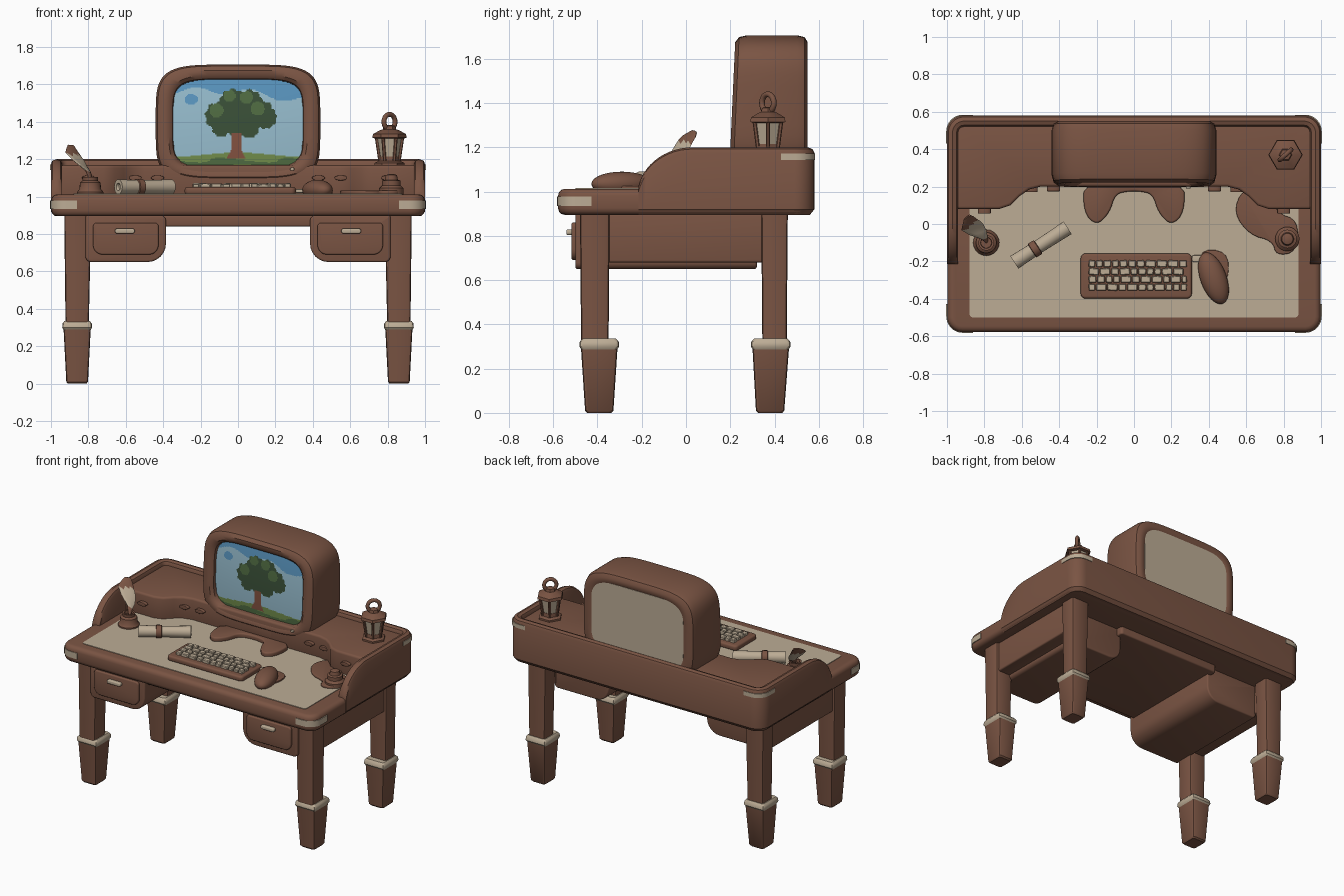
import bpy, bmesh, math, random
from mathutils import Vector, Matrix

if "Cube" in bpy.data.objects:
    bpy.data.objects.remove(bpy.data.objects["Cube"])
random.seed(3)

def mat(name, r, g, b):
    m = bpy.data.materials.new(name)
    lin = lambda c: ((c / 255 + 0.055) / 1.055) ** 2.4 if c > 10 else c / 255 / 12.92
    m.diffuse_color = (lin(r), lin(g), lin(b), 1)
    m.use_nodes = True
    m.node_tree.nodes["Principled BSDF"].inputs["Base Color"].default_value = m.diffuse_color
    return m

WOOD = mat("brown wood", 122, 84, 67)
CREAM = mat("cream", 188, 172, 149)
SKY = mat("pale sky", 150, 188, 205)
BLUE = mat("deep sky", 90, 150, 192)
LEAF = mat("dark leaf green", 58, 80, 56)
LEAF2 = mat("mid leaf green", 80, 108, 66)
GRASS = mat("grass green", 114, 142, 76)
TRUNK = mat("trunk red brown", 132, 82, 64)

def finish(name, bm, mats, bevel=0, rule=None, seg=3):
    bmesh.ops.recalc_face_normals(bm, faces=bm.faces)
    if bevel:
        edges = [e for e in bm.edges if e.calc_face_angle(0) > math.radians(40)]
        bmesh.ops.bevel(bm, geom=edges, offset=bevel, segments=seg, profile=0.5,
                        affect='EDGES', clamp_overlap=True)
    for f in bm.faces:
        f.smooth = True
        if rule:
            f.material_index = rule(f.calc_center_median())
    me = bpy.data.meshes.new(name)
    bm.to_mesh(me)
    bm.free()
    for m in (mats if isinstance(mats, list) else [mats]):
        me.materials.append(m)
    me.set_sharp_from_angle(angle=math.radians(38))
    ob = bpy.data.objects.new(name, me)
    bpy.context.collection.objects.link(ob)
    return ob

def loft(name, rings, mats, bevel=0, rule=None):
    bm = bmesh.new()
    vs = [[bm.verts.new(p) for p in r] for r in rings]
    for a, b in zip(vs, vs[1:]):
        for i in range(len(a)):
            j = (i + 1) % len(a)
            bm.faces.new((a[i], a[j], b[j], b[i]))
    bm.faces.new(vs[0])
    bm.faces.new(vs[-1])
    return finish(name, bm, mats, bevel, rule)

def prism(name, pts, lo, hi, mats, bevel=0, axis='z', seg=3):
    put = (lambda p, w: (p[0], p[1], w)) if axis == 'z' else (lambda p, w: (p[0], w, p[1]))
    bm = bmesh.new()
    f = bm.faces.new([bm.verts.new(put(p, lo)) for p in pts])
    ext = bmesh.ops.extrude_face_region(bm, geom=[f])
    d = Vector(put((0, 0), hi - lo))
    bmesh.ops.translate(bm, verts=[v for v in ext['geom'] if isinstance(v, bmesh.types.BMVert)], vec=d)
    return finish(name, bm, mats, bevel, None, seg)

def rrect(cx, cy, hx, hy, r, n=5):
    r = r if isinstance(r, (list, tuple)) else [r] * 4    # corners: ++, -+, --, +-
    out = []
    for k, (sx, sy) in enumerate(((1, 1), (-1, 1), (-1, -1), (1, -1))):
        for i in range(n + 1):
            a = math.pi / 2 * (k + i / n)
            out.append((cx + sx * (hx - r[k]) + r[k] * math.cos(a), cy + sy * (hy - r[k]) + r[k] * math.sin(a)))
    return out

def superell(hx, hz, p, n=64):
    f = lambda c: math.copysign(abs(c) ** (2 / p), c)
    return [(hx * f(math.cos(2 * math.pi * (i + .5) / n)), hz * f(math.sin(2 * math.pi * (i + .5) / n))) for i in range(n)]

def soften(pts, times=2):
    for _ in range(times):
        q = []
        for a, b in zip(pts, pts[1:] + pts[:1]):
            q += [(a[0] * .75 + b[0] * .25, a[1] * .75 + b[1] * .25), (a[0] * .25 + b[0] * .75, a[1] * .25 + b[1] * .75)]
        pts = q
    return pts

def lathe(name, x, y, prof, mats, n=20, rule=None):
    return loft(name, [[(x + r * math.cos(2 * math.pi * i / n), y + r * math.sin(2 * math.pi * i / n), z)
                        for i in range(n)] for r, z in prof], mats, 0, rule)

# Desk top with cream writing surface
prism("desk_top", rrect(0, -0.005, 0.998, 0.573, 0.08), 0.895, 1.012, WOOD, 0.03)
prism("writing_surface", rrect(0, -0.11, 0.88, 0.39, 0.02), 1.008, 1.016, CREAM)
prism("under_board", rrect(0, -0.05, 0.42, 0.42, 0.02), 0.84, 0.9, WOOD, 0.01)

# Curved back and side wall swept around the desk
path = []
for i in range(15):
    path.append((1, -0.215 + 0.245 * (1 - math.cos(math.pi / 2 * i / 14)), 1, 0))
for i in range(9):
    a = math.pi / 2 * i / 8
    path.append((0.91 + .09 * math.cos(a), 0.49 + .09 * math.sin(a), math.cos(a), math.sin(a)))
path += [(-x, y, -nx, ny) for x, y, nx, ny in reversed(path)]
rings = []
for x, y, nx, ny in path:
    t = min(1, max(0, (0.03 - y) / 0.25))
    h = 0.98 + 0.22 * math.sqrt(1 - t * t)
    sec = [(.02, .895), (0, .92), (0, h - .025), (.008, h - .008), (.03, h), (.052, h - .008), (.06, h - .025), (.06, .895)]
    rings.append([(x - nx * o, y - ny * o, z) for o, z in sec])
loft("surround_wall", rings, WOOD)

# Raised shelf with curved front edge
half = [(0.95, 0.08), (0.72, 0.08), (0.66, 0.10), (0.61, 0.15), (0.56, 0.185), (0.5, 0.2)]
prism("raised_shelf", [(-0.95, 0.55), (0.95, 0.55)] + half + [(-x, y) for x, y in reversed(half)], 1.0, 1.168, WOOD, 0.015)
for s in (-1, 1):
    for x, y in ((0.8, 0.075), (0.55, 0.19), (0.43, 0.195)):
        prism("shelf_drawer_knob", superell(0.035, 0.014, 2, 14), y - 0.02, y + .02, WOOD, 0.006, 'y').location = (s * x, 0, 1.1)

# Cream corner plates
for s in (-1, 1):
    for sy, cy, z0, z1, off in ((-1, 0.578, .935, .978, .004), (1, 0.58, 1.143, 1.172, .004)):
        line = lambda o: ([(1 + o, cy - .15)] + [(.915 + (.085 + o) * math.cos(a * math.pi / 16), cy - .085 + (.085 + o) * math.sin(a * math.pi / 16))
                          for a in range(9)] + [(.86, cy + o)])
        prism("corner_plate", [(s * x, sy * y) for x, y in line(off) + line(-.01)[::-1]], z0, z1, CREAM)

# Legs, feet and leg bands
for s in (-1, 1):
    for tag, ly, hy, fy, fb in (("front", -.412, .067, -.392, -.392), ("rear", .4, .06, .383, .38)):
        sq = lambda cx, cy, hx, h, z: [(x, y, z) for x, y in rrect(s * cx, cy, hx, h, .015, 2)]
        loft(tag + "_leg", [sq(.86, ly, .062, hy - .005, .3), sq(.857, ly, .072, hy, .9)], WOOD)
        loft(tag + "_foot", [sq(.86, fb, .05, .055, 0), sq(.86, fb, .058, .064, .01), sq(.86, fy, .073, .083, .3)], WOOD)
        loft(tag + "_leg_band", [sq(.86, fy, .072, .08, .285), sq(.86, fy, .08, .09, .3), sq(.86, fy, .078, .088, .322),
                                 sq(.86, fy, .068, .076, .335)], CREAM)

# Drawer boxes, fronts, handles and side panels
for s in (-1, 1):
    rr = [.01, .03, .1, .03] if s > 0 else [.03, .01, .03, .1]
    prism("drawer_box", rrect(s * .6, .775, .215, .125, rr, 6), -.5, .32, WOOD, .012, 'y')
    prism("drawer_front", rrect(s * .6, .775, .175, .085, [.05 if i in (2, 3) else .02 for i in range(4)]), -.517, -.49, WOOD, .008, 'y')
    prism("drawer_handle", rrect(s * .605, .816, .053, .013, .011), -.54, -.51, CREAM, .006, 'y')
    prism("side_panel", rrect(s * .855, -.04, .055, .4, .01), .68, .9, WOOD, .01)

# Monitor casing: lofted rounded frame, recessed front, leaning slightly back
def mring(hx, hz, y, p=4.6):
    return [(x, y + 0.045 * (z + .31) * max(0, (.55 - y) / .35), z + 1.39) for x, z in superell(hx, hz, p)]
loft("monitor_casing", [mring(.345, .235, .25, 5), mring(.35, .24, .215, 5), mring(.37, .26, .197), mring(.405, .285, .195), mring(.43, .308, .213),
     mring(.44, .316, .25), mring(.44, .316, .5), mring(.43, .308, .535), mring(.405, .285, .55), mring(.37, .255, .55), mring(.36, .245, .542)],
     WOOD)
prism("monitor_back_panel", [(x, z + 1.39) for x, z in superell(.362, .247, 6)], .538, .547, CREAM, 0, 'y')

# Screen picture coloured by rules: sky, meadow, tree
BLOBS = [(-.1, 1.43, .075), (-.03, 1.51, .065), (.06, 1.5, .07), (.12, 1.44, .075), (0, 1.43, .1), (.06, 1.37, .055), (-.09, 1.37, .05), (.15, 1.42, .055)]
def picture(c):
    x, z = c.x, c.z
    if abs(x + .01) < .025 + max(0, 1.255 - z) * .5 and 1.205 < z < 1.34:
        return 5
    for bx, bz, r in BLOBS:
        if math.hypot(x - bx, z - bz) < r * (1 + .07 * math.sin(9 * math.atan2(z - bz, x - bx))):
            lit = any(math.hypot(x - a + .015, z - b - .03) < q * .5 for a, b, q in BLOBS[:4])
            return 3 if lit else 2
    if z < 1.225 + .012 * math.cos(x * 9):
        band = math.sin(x * 17 + z * 60)
        return 4 if z > 1.195 + .012 * band else 3 if z > 1.165 + .01 * band else 4
    if z > 1.565 - .05 * max(0, x) * 3 + .018 * math.sin(x * 21) or math.hypot((x + .25) / 1.3, z - 1.52) < .028:
        return 1
    return 0
bm = bmesh.new()
NX, NZ = 120, 84
grid = {}
for i in range(NX + 1):
    for k in range(NZ + 1):
        x, z = (i / NX * 2 - 1) * .348, (k / NZ * 2 - 1) * .238
        if abs(x / .35) ** 5 + abs(z / .24) ** 5 < 1:
            grid[i, k] = bm.verts.new((x, .222 + .04 * (z + .31) + .012 * ((x / .35) ** 2 + (z / .24) ** 2), z + 1.39))
for i, k in list(grid):
    q = [(i, k), (i + 1, k), (i + 1, k + 1), (i, k + 1)]
    if all(a in grid for a in q):
        bm.faces.new([grid[a] for a in q])
finish("monitor_screen", bm, [SKY, BLUE, LEAF, LEAF2, GRASS, TRUNK], 0, picture)
prism("screen_button", superell(.012, .009, 2, 12), .195, .21, CREAM, .003, 'y').location = (.29, -.006, 1.147)

# Monitor stand with two spreading feet
foot = [(.27, .24), (.27, .06), (.2, -.01), (.13, .06), (.1, .16), (.03, .175)]
prism("monitor_stand", soften(foot + [(-x, y) for x, y in reversed(foot)]), 1.01, 1.045, WOOD, .01)
prism("stand_neck", rrect(0, .3, .15, .1, .03), 1.03, 1.12, WOOD, .01)

# Keyboard and keys
prism("keyboard_base", rrect(.012, -.278, .297, .12, .025), 1.012, 1.05, WOOD, .012)
bm = bmesh.new()
for r in range(4):
    x = -.245
    while x < .26:
        w = min(random.choice((.04, .046, .06)), .285 - x)
        m = Matrix.Translation((x + w / 2, -.338 + r * .042, 1.052)) @ Matrix.Rotation(random.uniform(-.08, .08), 4, 'Z')
        bmesh.ops.create_cube(bm, size=1, matrix=m @ Matrix.Diagonal((w - .006, .036, random.uniform(.03, .04), 1)))
        x += w
finish("keyboard_keys", bm, CREAM, .004, None, 1)

# Mouse
bm = bmesh.new()
bmesh.ops.create_uvsphere(bm, u_segments=24, v_segments=14, radius=1, matrix=Matrix.Translation((.425, -.29, 1.035))
                          @ Matrix.Rotation(math.radians(20), 4, 'Z') @ Matrix.Diagonal((.07, .145, .055, 1)))
finish("mouse", bm, WOOD)
prism("mouse_pad", soften([(.33, -.14), (.5, -.14), (.51, -.3), (.42, -.33)]), 1.012, 1.026, WOOD, .004)
prism("mouse_tag", rrect(.345, -.185, .035, .018, .01), 1.02, 1.04, CREAM, .005)

# Rolled scroll with a tie
a, b = Vector((-.64, -.205, 1.052)), Vector((-.355, -.02, 1.052))
d = (b - a).normalized()
side = d.cross(Vector((0, 0, 1)))
tube = lambda t, r: [a.lerp(b, t) + side * r * math.cos(i * math.pi / 9) + Vector((0, 0, r * math.sin(i * math.pi / 9))) for i in range(18)]
loft("scroll", [tube(t, r) for t, r in ((.04, .015), (0, .02), (0, .04), (.45, .036), (1, .04), (1, .02), (.96, .015))], CREAM)
loft("scroll_tie", [tube(t, r) for t, r in ((.33, .036), (.34, .043), (.44, .043), (.45, .036))], WOOD)

# Ink pot and feather quill
lathe("ink_pot", -.79, -.1, [(.07, 1.012), (.07, 1.025), (.058, 1.04), (.055, 1.075), (.04, 1.085), (.042, 1.105), (.03, 1.105), (.028, 1.085)], WOOD)
sv, up = Vector((.8, .25, -.5)).normalized(), Vector((.2, -.6, .5)).normalized()
quill = [((-.785, -.1, 1.07), .006), ((-.8, -.075, 1.13), .022), ((-.835, -.045, 1.165), .055), ((-.865, -.015, 1.2), .07),
         ((-.87, .0, 1.222), .06), ((-.875, .01, 1.235), .05), ((-.885, .035, 1.262), .03), ((-.88, .045, 1.27), .006)]
loft("feather", [[Vector(c) + sv * w * math.cos(i * math.pi / 5) + up * .007 * math.sin(i * math.pi / 5) for i in range(10)] for c, w in quill],
     [CREAM, WOOD], 0, lambda c: 1 if c.z > 1.222 or c.z < 1.13 else 0)

# Leaf-shaped tray and candle pot
tray = [(.53, .06), (.58, .19), (.72, .19), (.76, .06), (.88, .02), (.87, -.15), (.76, -.17), (.74, -.09), (.62, -.06)]
prism("leaf_tray", soften(tray), 1.012, 1.032, WOOD, .006)
lathe("candle_pot", .82, -.08, [(.065, 1.012), (.065, 1.045), (.05, 1.06), (.05, 1.085), (.035, 1.09), (.03, 1.115), (.015, 1.12)], WOOD)

# Lantern: base, glass, posts, roof and ring
LX, LY = .81, .37
lathe("lantern_base", LX, LY, [(.08, 1.16), (.08, 1.18), (.058, 1.19), (.055, 1.215)], WOOD, 6)
lathe("lantern_glass", LX, LY, [(.05, 1.2), (.07, 1.32)], CREAM, 6)
for i in range(6):
    c, s = math.cos(i * math.pi / 3), math.sin(i * math.pi / 3)
    loft("lantern_post", [[(x, y, z) for x, y in rrect(LX + c * r, LY + s * r, .009, .009, .004, 1)] for r, z in ((.051, 1.19), (.071, 1.325))], WOOD)
lathe("lantern_roof", LX, LY, [(.075, 1.31), (.092, 1.315), (.088, 1.335), (.05, 1.355), (.035, 1.36), (.03, 1.378), (.012, 1.382)], WOOD, 6)
bpy.ops.mesh.primitive_torus_add(major_segments=24, minor_segments=10, major_radius=.04, minor_radius=.013,
                                 location=(LX, LY, 1.4), rotation=(math.pi / 2, 0, math.radians(42)))
ring = bpy.context.object
ring.name = "lantern_ring"
ring.data.materials.append(WOOD)
bpy.ops.object.shade_smooth()
